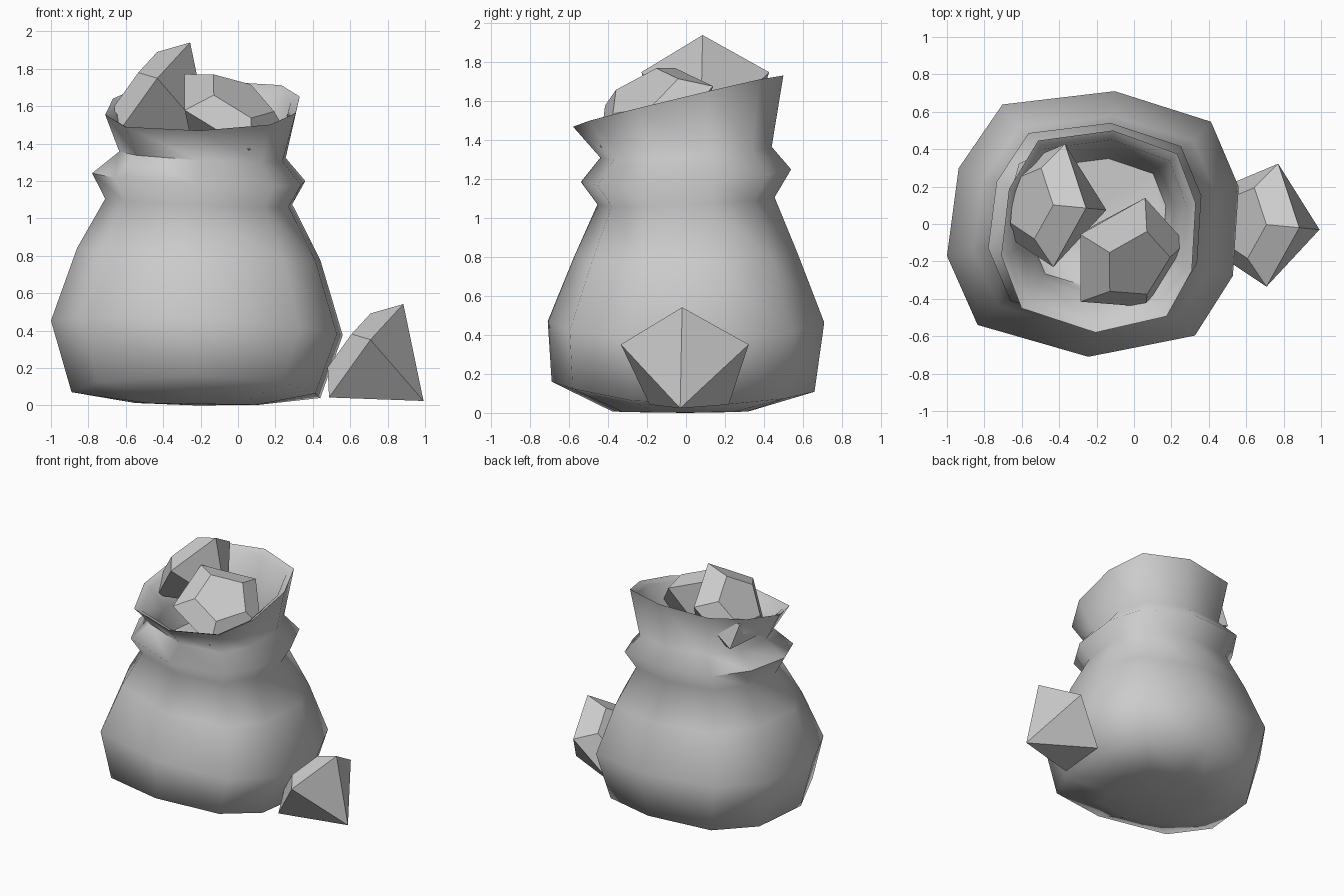
import bpy, bmesh, math
from mathutils import Vector

if "Cube" in bpy.data.objects:
    bpy.data.objects.remove(bpy.data.objects["Cube"])

def make_object(name, bm):
    bmesh.ops.recalc_face_normals(bm, faces=bm.faces)
    mesh = bpy.data.meshes.new(name)
    bm.to_mesh(mesh)
    bm.free()
    obj = bpy.data.objects.new(name, mesh)
    bpy.context.collection.objects.link(obj)
    return obj

# Sack: one ten-sided uneven outline, lofted through tilted rings
OUTLINE = [(.15, 1), (.81, .77), (1, .28), (.96, -.39), (.70, -.84),
           (-.03, -1), (-.79, -.76), (-1, -.24), (-.92, .42), (-.62, .90)]
# centre x, centre y, radius x, radius y, height, tilt x, tilt y, bow
RINGS = [
    (-.22, -.03, .33, .35, .008, -.005, 0, 0),        # underside
    (-.225, -.015, .665, .675, .05, -.01, -.025, .085),  # base edge
    (-.22, 0, .78, .71, .41, -.04, 0, .06),           # belly
    (-.21, 0, .65, .575, .81, -.035, .01, 0),         # shoulder
    (-.21, 0, .50, .455, 1.09, -.02, .02, 0),         # neck
    (-.21, 0, .57, .54, 1.22, -.03, .035, 0),         # gathered fold
    (-.19, 0, .445, .44, 1.34, -.025, .03, 0),        # tied neck
    (-.19, -.04, .52, .54, 1.60, .015, .13, 0),       # rim
    (-.19, -.04, .47, .49, 1.57, .015, .12, 0),       # inner lip
    (-.19, 0, .40, .39, 1.34, -.02, .03, 0),          # inner neck
    (-.19, 0, .36, .35, 1.17, 0, 0, 0),               # inside floor
]
bm = bmesh.new()
loops = []
for cx, cy, rx, ry, z, tx, ty, bow in RINGS:
    loops.append([bm.verts.new((cx + rx * x, cy + ry * y,
                                z + tx * x + ty * y + bow * y * y))
                  for x, y in OUTLINE])
n = len(OUTLINE)
for a, b in zip(loops, loops[1:]):
    for i in range(n):
        j = (i + 1) % n
        bm.faces.new((a[i], a[j], b[j], b[i]))
bottom = bm.verts.new((-.22, 0, 0))
for i in range(n):
    bm.faces.new((bottom, loops[0][(i + 1) % n], loops[0][i]))
bm.faces.new(loops[-1])
sack = make_object("sack", bm)
bpy.context.view_layer.objects.active = sack
sack.select_set(True)
bpy.ops.object.shade_smooth_by_angle(angle=math.radians(75))
sack.select_set(False)

# Gems: five-sided cut stone with flat table, girdle and point
def gem(name, centre, axis, corner):
    c, t = Vector(centre), Vector(axis).normalized()
    u = Vector(corner)
    u = (u - t * u.dot(t)).normalized()
    v = t.cross(u)
    bm = bmesh.new()

    def ring(r, h):
        return [bm.verts.new(c + t * h + r * (u * math.cos(k * math.tau / 5)
                                              + v * math.sin(k * math.tau / 5)))
                for k in range(5)]
    girdle, table = ring(.347, 0), ring(.2, .11)
    point = bm.verts.new(c - t * .4)
    bm.faces.new(table)
    for i in range(5):
        j = (i + 1) % 5
        bm.faces.new((girdle[i], girdle[j], table[j], table[i]))
        bm.faces.new((girdle[j], girdle[i], point))
    return make_object(name, bm)

AXIS, CORNER = (-.792, .075, .605), (.602, -.057, .796)
gem("ground_gem", (.675, 0, .266), AXIS, CORNER)
gem("left_gem", (-.465, .105, 1.664), AXIS, CORNER)
gem("right_gem", (-.035, -.175, 1.564), (.45, -.42, .79), (-.70, .32, .64))
